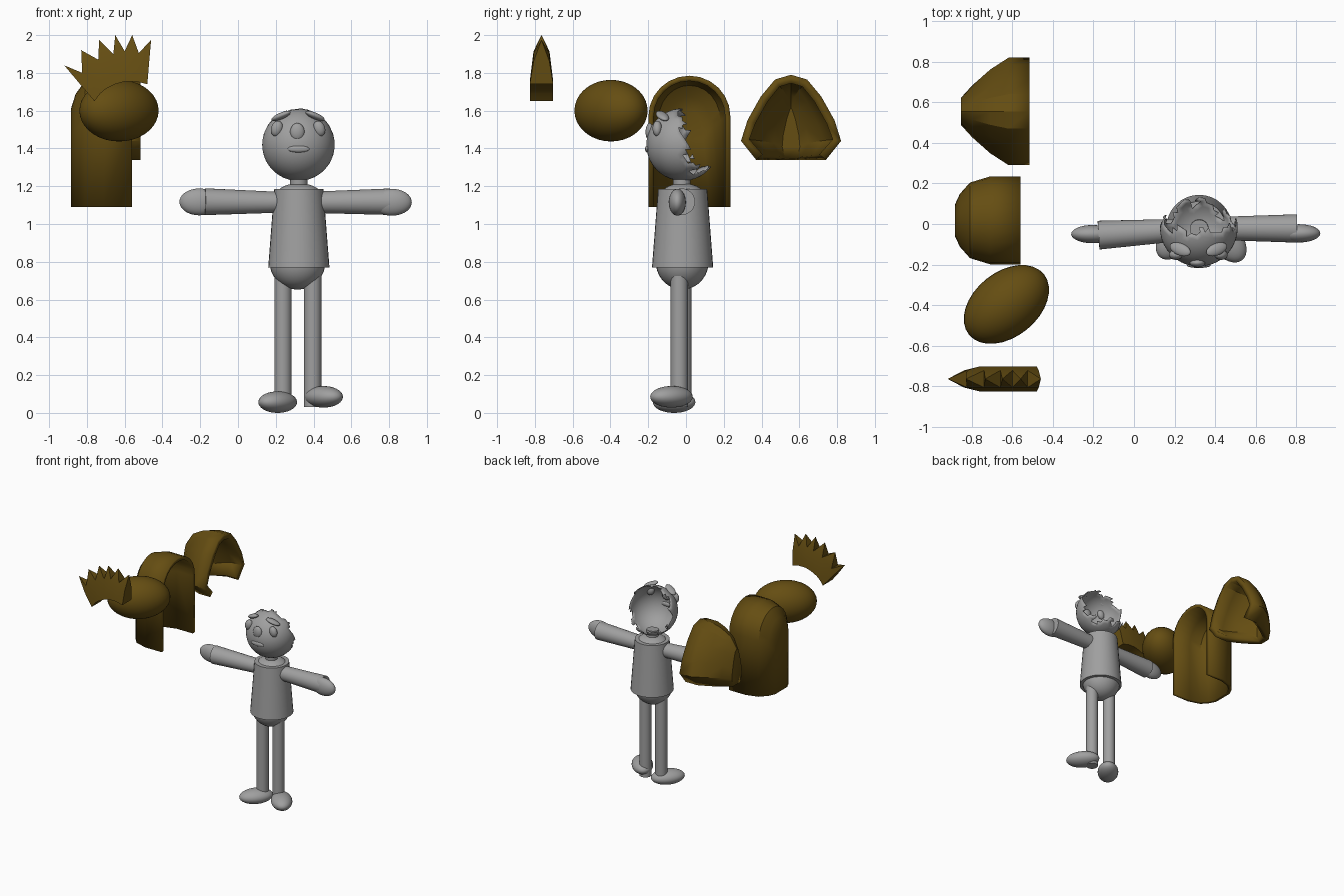
import bpy, bmesh, math, random
from mathutils import Vector, Matrix

if "Cube" in bpy.data.objects:
    bpy.data.objects.remove(bpy.data.objects["Cube"])
random.seed(4)


def material(name, rgb):
    m = bpy.data.materials.new(name)
    m.use_nodes = True
    m.diffuse_color = (*rgb, 1)
    m.node_tree.nodes["Principled BSDF"].inputs["Base Color"].default_value = (*rgb, 1)
    return m


GREY = material("plain grey", (0.35, 0.35, 0.35))
BROWN = material("hair brown", (0.13, 0.075, 0.006))


def finish(name, bm, mat, angle=35, shell=0):
    me = bpy.data.meshes.new(name)
    bm.to_mesh(me)
    bm.free()
    ob = bpy.data.objects.new(name, me)
    bpy.context.collection.objects.link(ob)
    me.materials.append(mat)
    bpy.ops.object.select_all(action="DESELECT")
    ob.select_set(True)
    bpy.context.view_layer.objects.active = ob
    bpy.ops.object.shade_smooth_by_angle(angle=math.radians(angle))
    if shell:
        mod = ob.modifiers.new("shell", "SOLIDIFY")
        mod.thickness = shell
        mod.offset = -1
    return ob


def ellipsoid(name, loc, size, mat=GREY, turn=0, tilt=0):
    """Ellipsoid with half-sizes; turn about z, tilt about y (degrees)."""
    bm = bmesh.new()
    bmesh.ops.create_uvsphere(bm, u_segments=32, v_segments=18, radius=1)
    rot = Matrix.Rotation(math.radians(turn), 4, "Z") @ Matrix.Rotation(math.radians(tilt), 4, "Y")
    bm.transform(Matrix.Translation(loc) @ rot @ Matrix.Diagonal((*size, 1)))
    return finish(name, bm, mat)


def tube(name, a, b, ra, rb):
    """Tapered capped cylinder from a to b."""
    a, b = Vector(a), Vector(b)
    bm = bmesh.new()
    bmesh.ops.create_cone(bm, cap_ends=True, segments=32, radius1=ra, radius2=rb, depth=(b - a).length)
    rot = (b - a).to_track_quat("Z", "Y").to_matrix().to_4x4()
    bm.transform(Matrix.Translation((a + b) / 2) @ rot)
    return finish(name, bm, GREY)


def hood(name, y0, z0, half, rings, shell):
    """Hair shell: a mirrored arch lofted towards -x and closed at the back."""
    arch = half + [(-y, z) for y, z in reversed(half) if y > 0]
    bm = bmesh.new()
    loops = [[bm.verts.new((x, y0 + y * sy, z0 + z * sz)) for y, z in arch] for x, sy, sz in rings]
    for la, lb in zip(loops, loops[1:]):
        for i in range(len(arch) - 1):
            bm.faces.new((la[i], la[i + 1], lb[i + 1], lb[i]))
    cap = bm.faces.new(loops[-1])
    bmesh.ops.recalc_face_normals(bm, faces=bm.faces)
    cap.normal_update()
    if cap.normal.x > 0:
        bmesh.ops.reverse_faces(bm, faces=bm.faces)
    return finish(name, bm, BROWN, 32, shell)


# Torso, pelvis, shoulders and neck
CX = 0.322
tube("torso", (CX, -0.018, 0.77), (CX, -0.018, 1.185), 0.162, 0.13)
ellipsoid("pelvis", (0.315, -0.02, 0.8), (0.148, 0.14, 0.147))
ellipsoid("shoulder_dome", (CX, -0.018, 1.16), (0.115, 0.11, 0.055))
tube("neck", (CX, -0.02, 1.18), (CX, -0.025, 1.26), 0.046, 0.046)

# Head: hollow face with the back of the skull torn away
bm = bmesh.new()
bmesh.ops.create_icosphere(bm, subdivisions=4, radius=0.192)
gone = []
for f in bm.faces:
    c = f.calc_center_median()
    jag = 0.018 * math.sin(9 * math.atan2(c.x, c.z)) + random.uniform(-0.012, 0.012)
    if c.y > 0.02 - 0.22 * c.z + jag and c.z > -0.135 + jag:
        gone.append(f)
bmesh.ops.delete(bm, geom=gone, context="FACES")
bmesh.ops.translate(bm, verts=bm.verts, vec=(0.32, -0.018, 1.42))
finish("head", bm, GREY, 60, 0.006)

# Face
for side, word in ((-1, "right"), (1, "left")):
    ellipsoid(word + "_eye", (0.318 + side * 0.112, -0.152, 1.505), (0.031, 0.025, 0.042), tilt=side * -18)
    ellipsoid(word + "_brow", (0.318 + side * 0.09, -0.125, 1.572), (0.058, 0.03, 0.017),
              turn=side * 22, tilt=side * 22)
ellipsoid("nose", (0.314, -0.192, 1.487), (0.038, 0.022, 0.047))
ellipsoid("mouth", (0.32, -0.205, 1.397), (0.058, 0.012, 0.018))

# Arms and hands
tube("right_arm", (0.22, -0.03, 1.115), (-0.175, -0.055, 1.118), 0.055, 0.071)
ellipsoid("right_hand", (-0.205, -0.05, 1.117), (0.105, 0.045, 0.071))
tube("left_arm", (0.42, -0.022, 1.115), (0.805, -0.022, 1.118), 0.057, 0.07)
ellipsoid("left_hand", (0.815, -0.046, 1.115), (0.105, 0.045, 0.071))

# Legs and feet
tube("right_leg", (0.238, -0.018, 0.05), (0.238, -0.018, 0.8), 0.046, 0.046)
tube("left_leg", (0.395, -0.035, 0.03), (0.395, -0.035, 0.8), 0.046, 0.046)
ellipsoid("right_foot", (0.21, -0.063, 0.057), (0.08, 0.13, 0.057), turn=-39)
ellipsoid("left_foot", (0.453, -0.077, 0.085), (0.08, 0.13, 0.057), turn=39)

# Round hair bun
ellipsoid("round_hair", (-0.63, -0.397, 1.6), (0.238, 0.16, 0.163), BROWN, turn=39)

# Long hair: straight sides with a rounded top
arc = [(0.217 * math.cos(a), 0.48 + 0.215 * math.sin(a)) for a in (i * math.pi / 12 for i in range(7))]
arc[-1] = (0, 0.695)
hood("long_hair", 0.018, 1.09, [(0.217, 0)] + arc,
     [(-0.56, 1, 1), (-0.71, 1, 1), (-0.81, 0.86, 0.96), (-0.86, 0.6, 0.86), (-0.884, 0.36, 0.75)], 0.028)

# Short hair: flared sides turned in at the bottom
bob = [(0.185, 0), (0.265, 0.1), (0.23, 0.21), (0.16, 0.335), (0.085, 0.425), (0, 0.45)]
hood("short_hair", 0.556, 1.34, bob,
     [(-0.515, 1, 1), (-0.62, 1, 1), (-0.71, 0.78, 0.95), (-0.8, 0.48, 0.84), (-0.855, 0.25, 0.65)], 0.045)

# Spiked hair: a fan of wedges rising from a curved band
base = [(-0.76, 1.65), (-0.73, 1.69), (-0.7, 1.715), (-0.65, 1.74), (-0.6, 1.755), (-0.54, 1.755), (-0.48, 1.74)]
valley = [(-0.84, 1.745), (-0.825, 1.8), (-0.74, 1.87), (-0.66, 1.9), (-0.6, 1.915), (-0.525, 1.905), (-0.47, 1.86)]
tips = [(-0.92, 1.84), (-0.83, 1.92), (-0.735, 1.975), (-0.65, 2), (-0.56, 2), (-0.46, 1.975)]
bm = bmesh.new()


def row(points, half):
    return [bm.verts.new((x, -0.765 + half, z)) for x, z in points]


bf, bb = row(base, -0.062), row(base, 0.062)
vf, vb = row(valley, -0.042), row(valley, 0.042)
tip = row(tips, 0)
for i, t in enumerate(tip):
    j = i + 1
    for lo, up in ((bf, vf), (bb, vb)):
        bm.faces.new((lo[i], lo[j], up[j], up[i]))
        bm.faces.new((up[i], up[j], t))
    bm.faces.new((bf[i], bb[i], bb[j], bf[j]))
    for k in (i, j):
        bm.faces.new((vf[k], vb[k], t))
for k in (0, -1):
    bm.faces.new((bf[k], bb[k], vb[k], vf[k]))
bmesh.ops.recalc_face_normals(bm, faces=bm.faces)
finish("spiked_hair", bm, BROWN, 20)
